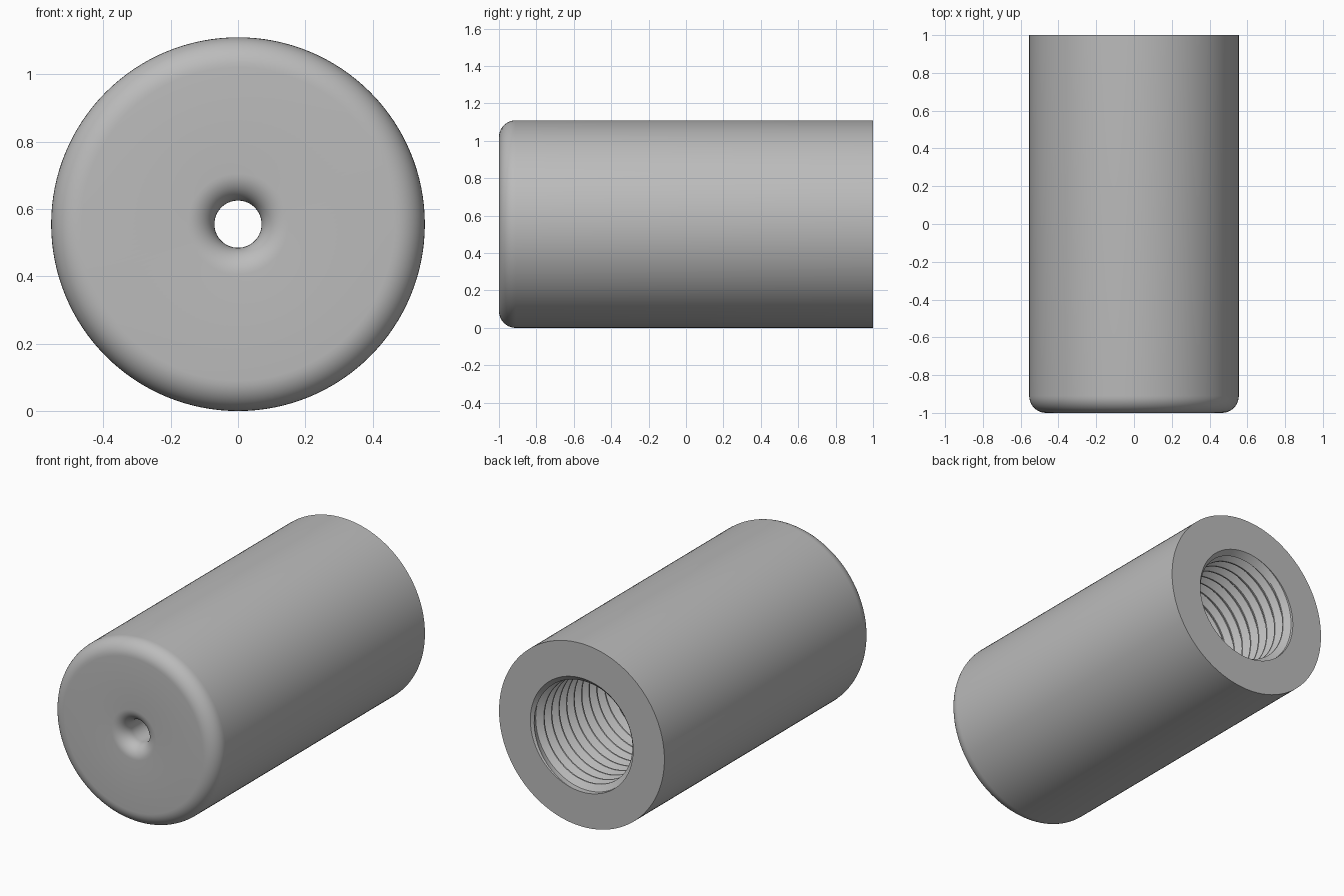
import bpy
import bmesh
from math import sin, cos, pi

if "Cube" in bpy.data.objects:
    bpy.data.objects.remove(bpy.data.objects["Cube"], do_unlink=True)

SIDES = 128
RADIUS = 0.555
FILLET = 0.09
HOLE, HOLE_FILLET = 0.07, 0.08
BORE, THREAD_DEPTH, PITCH = 0.345, 0.035, 0.072
BACK, FRONT, FLOOR = 1.0, -1.0, -0.6

# Single grey material
grey = bpy.data.materials.new("satin grey")
colour = (0.5, 0.5, 0.5, 1)
grey.diffuse_color = colour
grey.use_nodes = True
grey.node_tree.nodes["Principled BSDF"].inputs["Base Color"].default_value = colour


def polar(r, y, j):
    a = 2 * pi * j / SIDES
    return (r * cos(a), y, RADIUS + r * sin(a))


def skin(bm, rows):
    """Join neighbouring rows of vertices with quads."""
    for low, high in zip(rows, rows[1:]):
        for j in range(SIDES):
            bm.faces.new((low[j], low[j + 1], high[j + 1], high[j]))


def arc(cr, cy, rad, start, end, steps=10):
    angles = [start + (end - start) * i / steps for i in range(steps + 1)]
    return [(cr + rad * cos(a), cy + rad * sin(a)) for a in angles]


bm = bmesh.new()

# Turned body: back rim, outer wall, rounded front, flared hole, bore floor
profile = [(BORE, BACK), (RADIUS, BACK)]
profile += arc(RADIUS - FILLET, FRONT + FILLET, FILLET, 0, -pi / 2)
profile += arc(HOLE + HOLE_FILLET, FRONT + HOLE_FILLET, HOLE_FILLET, -pi / 2, -pi)
profile += [(HOLE, FLOOR), (BORE, FLOOR)]
skin(bm, [[bm.verts.new(polar(r, y, j)) for j in range(SIDES + 1)]
          for r, y in profile])

# Helical thread, fading to the full bore radius at both ends
tooth = [(0.0, 0), (0.12, 0), (0.5, 1), (0.62, 1)]
turns = int((BACK - FLOOR) / PITCH) + 3
rows = []
for n in range(turns):
    for offset, height in tooth:
        row = []
        for j in range(SIDES + 1):
            y = FLOOR + PITCH * (n - 0.5 + offset - j / SIDES)
            y = min(max(y, FLOOR), BACK)
            fade = min(1, (y - FLOOR) / (PITCH / 2), (BACK - y) / (PITCH / 2))
            row.append(bm.verts.new(
                polar(BORE - THREAD_DEPTH * height * fade, y, j)))
        rows.append(row)
skin(bm, rows)

# Weld the seams and clean up
bmesh.ops.remove_doubles(bm, verts=bm.verts, dist=0.0002)
bmesh.ops.dissolve_degenerate(bm, edges=bm.edges, dist=0.0002)
bmesh.ops.recalc_face_normals(bm, faces=bm.faces)

mesh = bpy.data.meshes.new("threaded_sleeve")
bm.to_mesh(mesh)
bm.free()
mesh.materials.append(grey)
sleeve = bpy.data.objects.new("threaded_sleeve", mesh)
bpy.context.collection.objects.link(sleeve)

bpy.ops.object.select_all(action="DESELECT")
sleeve.select_set(True)
bpy.context.view_layer.objects.active = sleeve
bpy.ops.object.shade_smooth_by_angle(angle=pi / 6)
